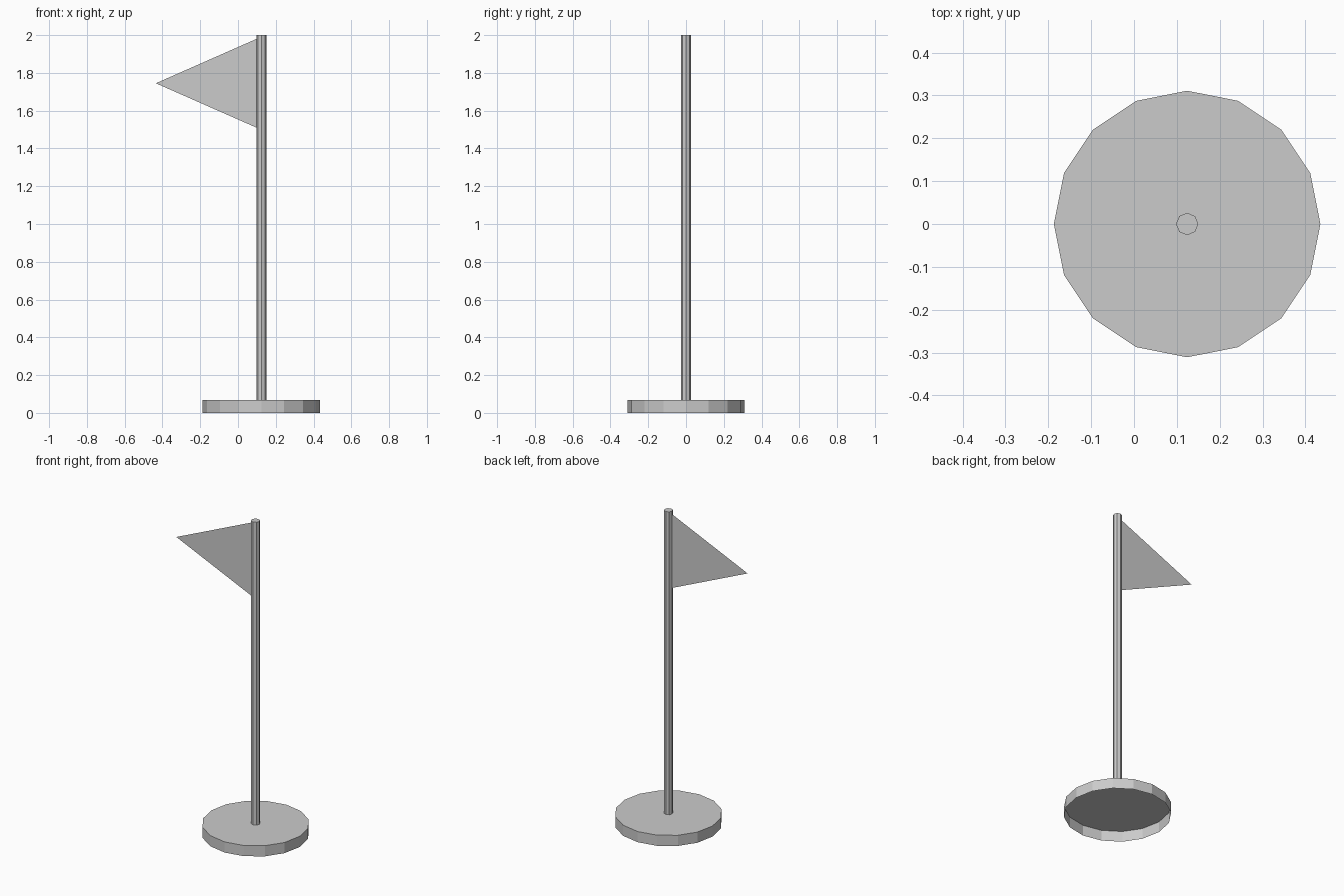
import bpy, bmesh
from math import cos, sin, tau

if "Cube" in bpy.data.objects:
    bpy.data.objects.remove(bpy.data.objects["Cube"])

CX = 0.124  # pole and base axis


def ring(bm, sides, r, z):
    return [bm.verts.new((CX + r * cos(tau * i / sides), r * sin(tau * i / sides), z))
            for i in range(sides)]


def finish(bm, name):
    mesh = bpy.data.meshes.new(name)
    bm.to_mesh(mesh)
    bm.free()
    obj = bpy.data.objects.new(name, mesh)
    bpy.context.collection.objects.link(obj)


def prism(name, sides, r, z0, z1, bottom):
    bm = bmesh.new()
    low, high = ring(bm, sides, r, z0), ring(bm, sides, r, z1)
    for i in range(sides):
        j = (i + 1) % sides
        bm.faces.new((low[i], low[j], high[j], high[i]))
    bm.faces.new(high)
    if bottom:
        bm.faces.new(low[::-1])
    finish(bm, name)


# Round base, hollow and open underneath
prism("base", 16, 0.311, 0.0, 0.068, False)

# Eight-sided pole standing on the base
prism("pole", 8, 0.026, 0.068, 2.0, True)

# Flat pennant attached to the pole's side
bm = bmesh.new()
bm.faces.new([bm.verts.new((x, 0, z)) for x, z in
              ((CX - 0.026, 1.98), (-0.435, 1.745), (CX - 0.026, 1.51))])
finish(bm, "pennant")
